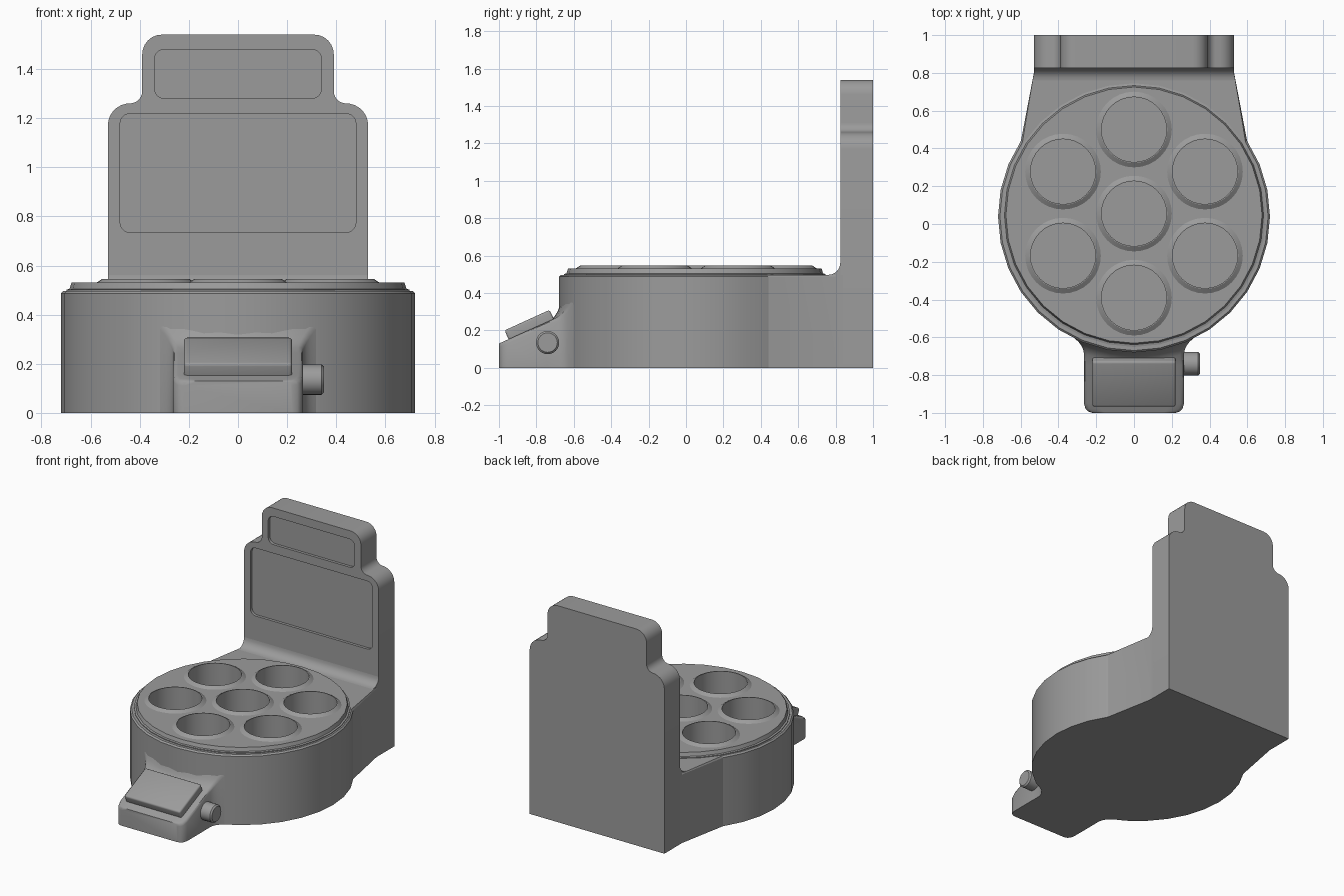
import bpy, bmesh, math
from mathutils import Matrix

if "Cube" in bpy.data.objects:
    bpy.data.objects.remove(bpy.data.objects["Cube"])

CY = 0.04               # body centre in y
HY, RING = 0.055, 0.445  # centre and radius of the well layout
WELL_R = 0.172

grey = bpy.data.materials.new("dark_grey")
grey.diffuse_color = (0.33, 0.33, 0.33, 1)
grey.use_nodes = True
grey.node_tree.nodes["Principled BSDF"].inputs["Base Color"].default_value = grey.diffuse_color


def finish(name, bm, bevel=0.0, cutter=None, smooth=30, helper=False):
    bmesh.ops.recalc_face_normals(bm, faces=bm.faces)
    me = bpy.data.meshes.new(name)
    bm.to_mesh(me)
    bm.free()
    ob = bpy.data.objects.new(name, me)
    bpy.context.collection.objects.link(ob)
    me.materials.append(grey)
    if helper:
        ob.hide_render = True
        return ob
    bpy.ops.object.select_all(action='DESELECT')
    ob.select_set(True)
    bpy.context.view_layer.objects.active = ob
    if bevel:
        m = ob.modifiers.new("bevel", 'BEVEL')
        m.width, m.segments, m.angle_limit = bevel, 3, math.radians(40)
        bpy.ops.object.modifier_apply(modifier=m.name)
    if cutter:
        m = ob.modifiers.new("cut", 'BOOLEAN')
        m.operation, m.object, m.solver = 'DIFFERENCE', cutter, 'EXACT'
        bpy.ops.object.modifier_apply(modifier=m.name)
    bpy.ops.object.shade_smooth_by_angle(angle=math.radians(smooth))
    return ob


def loft(bm, rings):
    """Closed solid through rings of equal point count."""
    vs = [[bm.verts.new(p) for p in r] for r in rings]
    n = len(vs[0])
    for a, b in zip(vs, vs[1:]):
        for i in range(n):
            bm.faces.new((a[i], a[(i + 1) % n], b[(i + 1) % n], b[i]))
    bm.faces.new(vs[0])
    bm.faces.new(vs[-1])


def arc(cx, cy, r, a0, a1, n=6):
    return [(cx + r * math.cos(math.radians(a0 + (a1 - a0) * i / n)),
             cy + r * math.sin(math.radians(a0 + (a1 - a0) * i / n))) for i in range(n + 1)]


def disc(bm, x, y, profile, n):
    """Stack of circles; profile is (radius, z)."""
    loft(bm, [[(px, py, z) for px, py in arc(x, y, r, 0, 360, n)[:-1]] for r, z in profile])


def well_centres():
    yield 0, HY
    for k in range(6):
        a = math.radians(30 + 60 * k)
        yield RING * 0.975 * math.cos(a), HY + RING * math.sin(a)


# cutter for the seven round wells
bm = bmesh.new()
for x, y in well_centres():
    disc(bm, x, y, [(WELL_R, 0.2), (WELL_R, 0.7)], 32)
wells = finish("well_cutter", bm, helper=True)

# body: round drum running back into the wall
def body_ring(inset, z):
    pts = [(0.53, 0.84), (0.53, 0.80)]
    a = arc(0, CY, 0.72 - inset, 33.75, -213.75, 22)
    return [(x, y, z) for x, y in pts + a + [(-0.53, 0.80), (-0.53, 0.84)]]

bm = bmesh.new()
loft(bm, [body_ring(0, 0), body_ring(0, 0.487), body_ring(0.01, 0.497)])
finish("body", bm, cutter=wells, smooth=15)

# top plate and raised well rims
bm = bmesh.new()
disc(bm, 0, HY - 0.008, [(0.698, 0.48), (0.698, 0.502), (0.686, 0.505), (0.678, 0.53)], 32)
finish("top_plate", bm, cutter=wells)
bm = bmesh.new()
for x, y in well_centres():
    disc(bm, x, y, [(0.215, 0.52), (0.177, 0.546)], 32)
finish("well_rims", bm, cutter=wells)

# panel recess cutter for the back wall
bm = bmesh.new()
for hw, z0, z1, r in [(0.48, 0.735, 1.218, 0.04), (0.34, 1.28, 1.48, 0.04)]:
    o = (arc(hw - r, z1 - r, r, 0, 90) + arc(r - hw, z1 - r, r, 90, 180)
         + arc(r - hw, z0 + r, r, 180, 270) + arc(hw - r, z0 + r, r, 270, 360))
    loft(bm, [[(x, y, z) for x, z in o] for y in (0.75, 0.845)])
panels = finish("panel_cutter", bm, helper=True)

# back wall with stepped, rounded top
half = ([(0.53, 0)] + arc(0.44, 1.17, 0.09, 0, 80) + arc(0.44, 1.31, 0.05, 260, 180)
        + arc(0.31, 1.46, 0.08, 0, 90))
o = half + [(-x, z) for x, z in reversed(half)]
bm = bmesh.new()
loft(bm, [[(x, y, z) for x, z in o] for y in (0.825, 1.0)])
finish("back_wall", bm, cutter=panels)

# concave fillet between body and wall
o = [(0.835, 0.48), (0.76, 0.48)] + arc(0.76, 0.562, 0.065, 270, 360) + [(0.835, 0.562)]
bm = bmesh.new()
loft(bm, [[(x, y, z) for y, z in o] for x in (-0.53, 0.53)])
finish("wall_fillet", bm)

# front bracket lofted towards the drum, its last rows following the drum's curve
# rows: (y at the middle, share of drum curvature, half width, lift above the slope)
rows = [(-1.0, 0, 0.22, 0), (-0.993, 0, 0.242, 0), (-0.98, 0, 0.256, 0), (-0.95, 0, 0.265, 0),
        (-0.76, 0.3, 0.265, 0), (-0.735, 1, 0.265, 0), (-0.715, 1, 0.27, 0.006),
        (-0.70, 1, 0.279, 0.015), (-0.688, 1, 0.292, 0.028), (-0.68, 1, 0.308, 0.044),
        (-0.674, 1, 0.325, 0.055), (-0.65, 1, 0.327, 0.055)]
bm = bmesh.new()
rings = []
for y, k, w, lift in rows:
    sec = [(-w, 1), (-w, 0.02), (-w + 0.006, 0.006), (-w + 0.02, 0)]
    sec += [((w - 0.02) * t / 4, 0) for t in range(-3, 4)]
    sec += [(-x, d) for x, d in reversed(sec[:4])]
    ring = []
    for x, drop in sec:
        yy = y + k * (0.72 - math.sqrt(0.72 ** 2 - x * x))
        ring.append((x, yy, max(0, 0.13 + 0.45 * (yy + 1) + lift - drop)))
    rings.append(ring)
loft(bm, rings)
finish("front_bracket", bm, smooth=40)

# sloped push pad
bm = bmesh.new()
bmesh.ops.create_cube(bm, size=1, matrix=Matrix.Translation((0, -0.829, 0.2095))
                      @ Matrix.Rotation(math.radians(24.5), 4, 'X')
                      @ Matrix.Diagonal((0.44, 0.265, 0.1, 1)))
finish("push_pad", bm, bevel=0.012)

# side knob
bm = bmesh.new()
loft(bm, [[(x, y, z) for y, z in arc(-0.74, 0.135, r, 0, 360, 24)[:-1]]
          for x, r in ((0.2, 0.062), (0.34, 0.062), (0.35, 0.052))])
finish("side_knob", bm)

# helpers are no longer needed
for ob in (wells, panels):
    bpy.data.objects.remove(ob)
